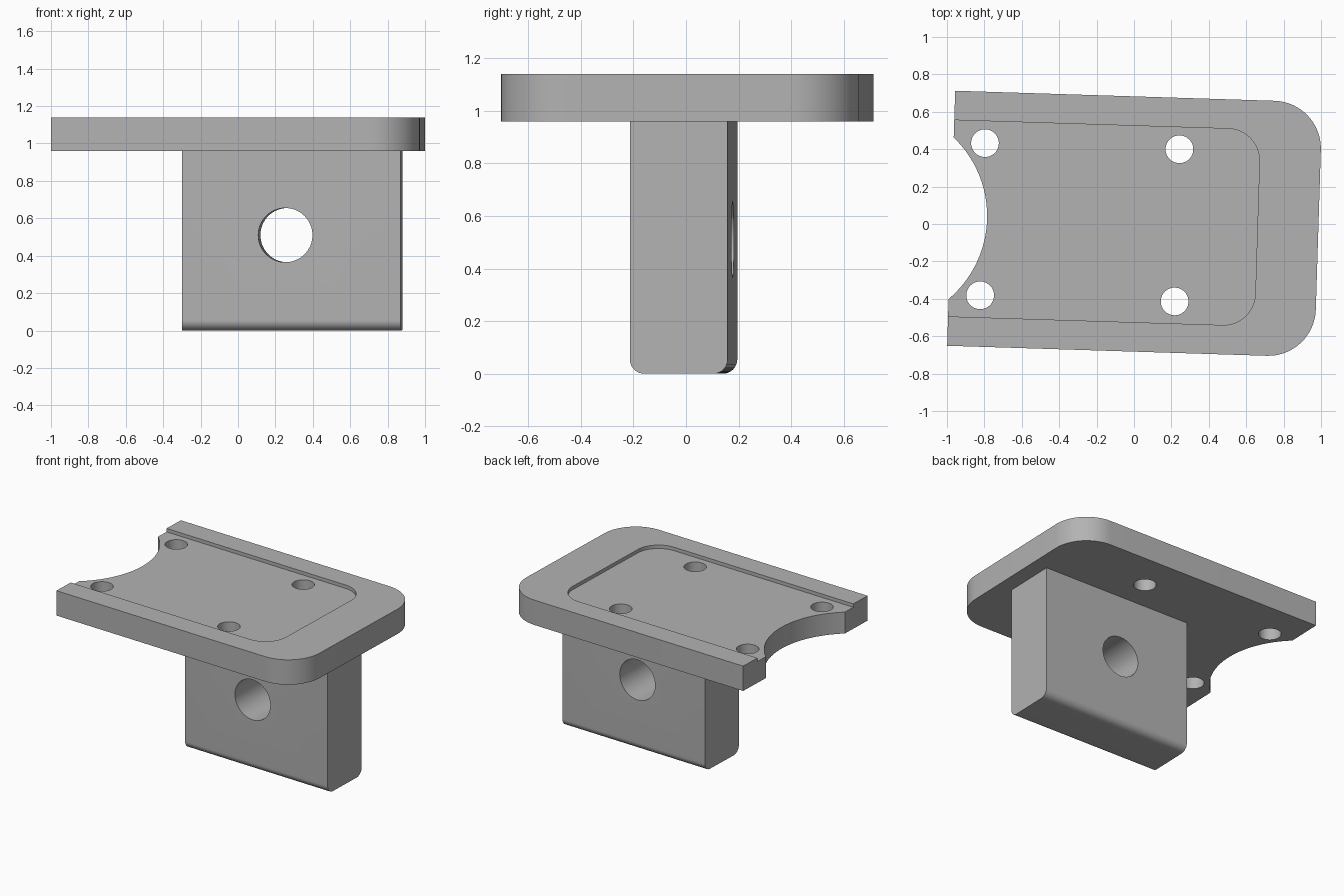
import bpy, bmesh
from math import sin, cos, pi, radians
from mathutils import Matrix

if "Cube" in bpy.data.objects:
    bpy.data.objects.remove(bpy.data.objects["Cube"], do_unlink=True)

TURN = radians(-1.8)          # whole bracket sits slightly turned
BOTTOM, TOP = 0.96, 1.14      # plate heights

grey = bpy.data.materials.new("plain grey")
grey.use_nodes = True
colour = (0.45, 0.45, 0.45, 1)
grey.diffuse_color = colour
grey.node_tree.nodes["Principled BSDF"].inputs["Base Color"].default_value = colour


def rounded(a0, a1, b0, b1, radii, steps=16):
    """Rectangle outline; radii run lower-left, lower-right, upper-right, upper-left."""
    corners = [(a0, b0, 1, 1), (a1, b0, -1, 1), (a1, b1, -1, -1), (a0, b1, 1, -1)]
    pts = []
    for i, ((a, b, sa, sb), r) in enumerate(zip(corners, radii)):
        if r == 0:
            pts.append((a, b))
            continue
        for k in range(steps + 1):
            t = pi + i * pi / 2 + k / steps * pi / 2
            pts.append((a + sa * r + r * cos(t), b + sb * r + r * sin(t)))
    return pts


def circle(a, b, r, n=64):
    return [(a + r * cos(2 * pi * k / n), b + r * sin(2 * pi * k / n)) for k in range(n)]


def prism(name, outline, low, high, axes="xyz"):
    """Extrude an outline in the first two axes along the third."""
    bm = bmesh.new()
    order = ["xyz".index(c) for c in axes]

    def place(a, b, c):
        p = [0, 0, 0]
        for i, value in zip(order, (a, b, c)):
            p[i] = value
        return bm.verts.new(p)

    face = bm.faces.new([place(a, b, low) for a, b in outline])
    grown = bmesh.ops.extrude_face_region(bm, geom=[face])["geom"]
    move = [0, 0, 0]
    move[order[2]] = high - low
    bmesh.ops.translate(bm, vec=move, verts=[g for g in grown if isinstance(g, bmesh.types.BMVert)])
    bmesh.ops.recalc_face_normals(bm, faces=bm.faces)
    mesh = bpy.data.meshes.new(name)
    bm.to_mesh(mesh)
    bm.free()
    mesh.materials.append(grey)
    obj = bpy.data.objects.new(name, mesh)
    bpy.context.collection.objects.link(obj)
    return obj


def cut(obj, cutters):
    """Subtract each cutter for good, then remove it."""
    bpy.context.view_layer.objects.active = obj
    for cutter in cutters:
        mod = obj.modifiers.new("cut", "BOOLEAN")
        mod.operation, mod.solver, mod.object = "DIFFERENCE", "EXACT", cutter
        bpy.ops.object.modifier_apply(modifier=mod.name)
        bpy.data.objects.remove(cutter, do_unlink=True)


# Top plate: shallow open-ended recess, curved notch and four screw holes
plate = prism("top_plate", rounded(-0.978, 0.986, -0.682, 0.682, (0, 0.255, 0.255, 0)), BOTTOM, TOP)
cutters = [
    prism("recess_cutter", rounded(-1.2, 0.66, -0.525, 0.525, (0, 0.17, 0.17, 0)), TOP - 0.025, TOP + 0.1),
    prism("notch_cutter", circle(-1.368, 0, 0.582, 128), BOTTOM - 0.1, TOP + 0.1),
]
for x in (-0.81, 0.23):
    for y in (-0.407, 0.407):
        cutters.append(prism("screw_cutter", circle(x, y, 0.074), BOTTOM - 0.1, TOP + 0.1))
cut(plate, cutters)

# Hanging lug: rounded lower edges and a cross hole
lug = prism("hanging_lug", rounded(-0.186, 0.186, 0, BOTTOM, (0.055, 0.055, 0, 0)), -0.294, 0.874, "yzx")
cut(lug, [prism("pin_cutter", circle(0.259, 0.51, 0.145), -0.4, 0.4, "xzy")])

# Turn and shade the parts
bpy.ops.object.select_all(action="DESELECT")
for part in (plate, lug):
    part.data.transform(Matrix.Rotation(TURN, 4, "Z"))
    part.select_set(True)
bpy.context.view_layer.objects.active = plate
bpy.ops.object.shade_smooth_by_angle(angle=radians(30))
